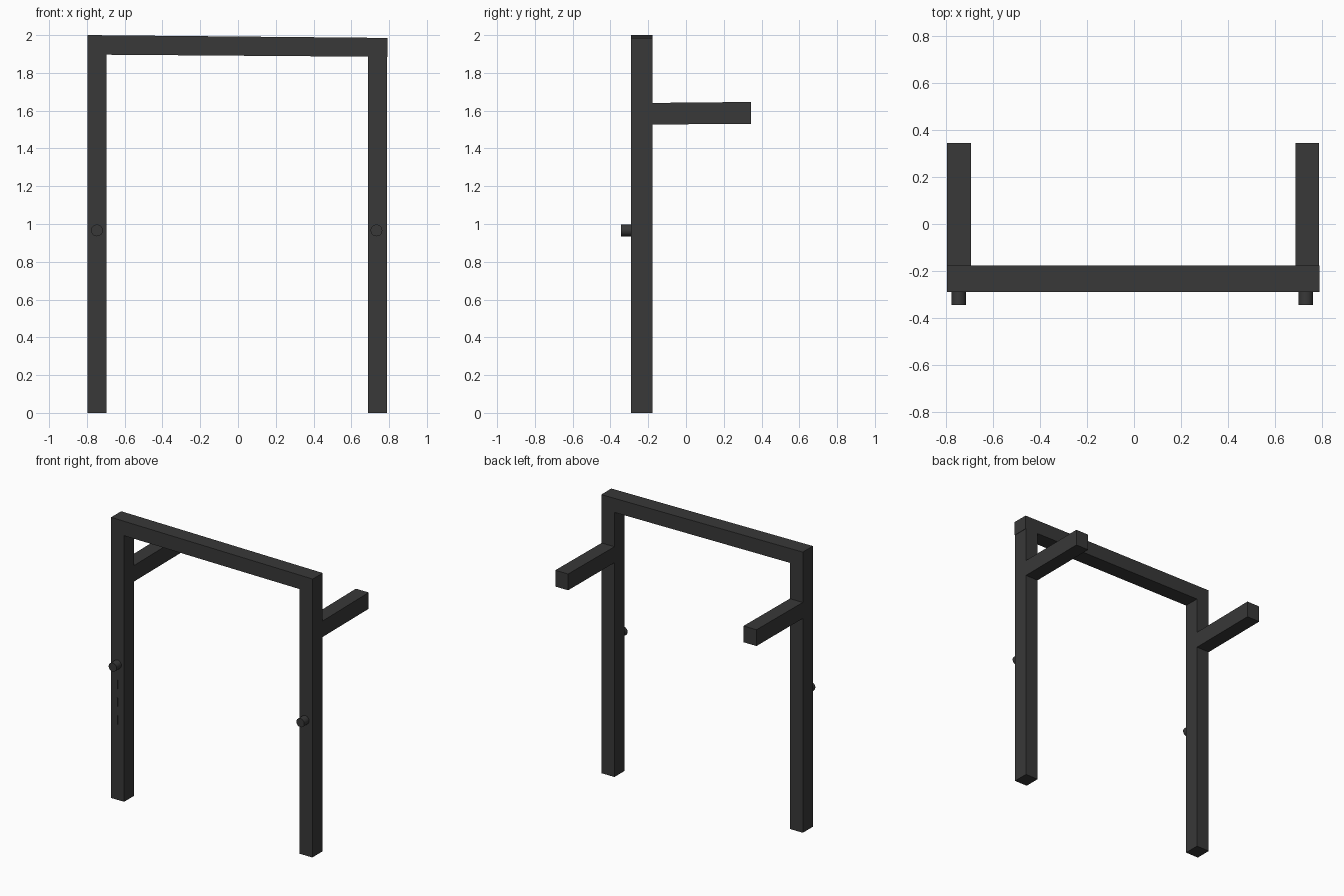
import bpy, bmesh
from math import pi

if "Cube" in bpy.data.objects:
    bpy.data.objects.remove(bpy.data.objects["Cube"])

def prism(name, profile, axis, lo, hi):
    """Extrude a 2D profile along x (profile = y,z) or y (profile = x,z)."""
    bm = bmesh.new()
    place = (lambda p, t: (t, p[0], p[1])) if axis == 'x' else (lambda p, t: (p[0], t, p[1]))
    face = bm.faces.new([bm.verts.new(place(p, lo)) for p in profile])
    ext = bmesh.ops.extrude_face_region(bm, geom=[face])
    for v in ext['geom']:
        if isinstance(v, bmesh.types.BMVert):
            v.co['xyz'.index(axis)] = hi
    bmesh.ops.recalc_face_normals(bm, faces=bm.faces)
    mesh = bpy.data.meshes.new(name)
    bm.to_mesh(mesh)
    bm.free()
    ob = bpy.data.objects.new(name, mesh)
    bpy.context.collection.objects.link(ob)
    mat = bpy.data.materials.get("dark_metal") or bpy.data.materials.new("dark_metal")
    mat.diffuse_color = (0.04, 0.04, 0.04, 1)
    mat.use_nodes = True
    mat.node_tree.nodes["Principled BSDF"].inputs["Base Color"].default_value = mat.diffuse_color
    mesh.materials.append(mat)
    return ob

FRONT, BACK = -0.29, -0.177

def rect(a0, a1, b0, b1):
    return [(a0, b0), (a1, b0), (a1, b1), (a0, b1)]

# Slightly sloping top beam
prism("top_beam", [(-0.797, 1.897), (0.792, 1.885), (0.792, 1.985), (-0.797, 2.0)],
      'y', FRONT, BACK)

# Posts, rearward arms and front knobs on both sides
for side, x0, x1, knob_x, top in (("left", -0.797, -0.695, -0.747, 1.897),
                                  ("right", 0.688, 0.789, 0.733, 1.886)):
    prism(side + "_post", rect(x0, x1, 0, top), 'y', FRONT, BACK)
    prism(side + "_arm", [(BACK, 1.527), (0.345, 1.53), (0.345, 1.646), (BACK, 1.641)],
          'x', x0, x1)
    bpy.ops.mesh.primitive_cylinder_add(vertices=32, radius=0.031, depth=0.055,
                                        location=(knob_x, FRONT - 0.0275, 0.966),
                                        rotation=(pi / 2, 0, 0))
    knob = bpy.context.object
    knob.name = side + "_knob"
    knob.data.materials.append(bpy.data.materials["dark_metal"])
    bpy.ops.object.shade_smooth_by_angle()

# Thin adjustment marks on the left post
for i in range(3):
    z = 0.823 - 0.127 * i
    prism(f"adjustment_mark_{i + 1}", rect(-0.751, -0.745, z - 0.031, z + 0.031),
          'y', FRONT - 0.001, FRONT + 0.02)
